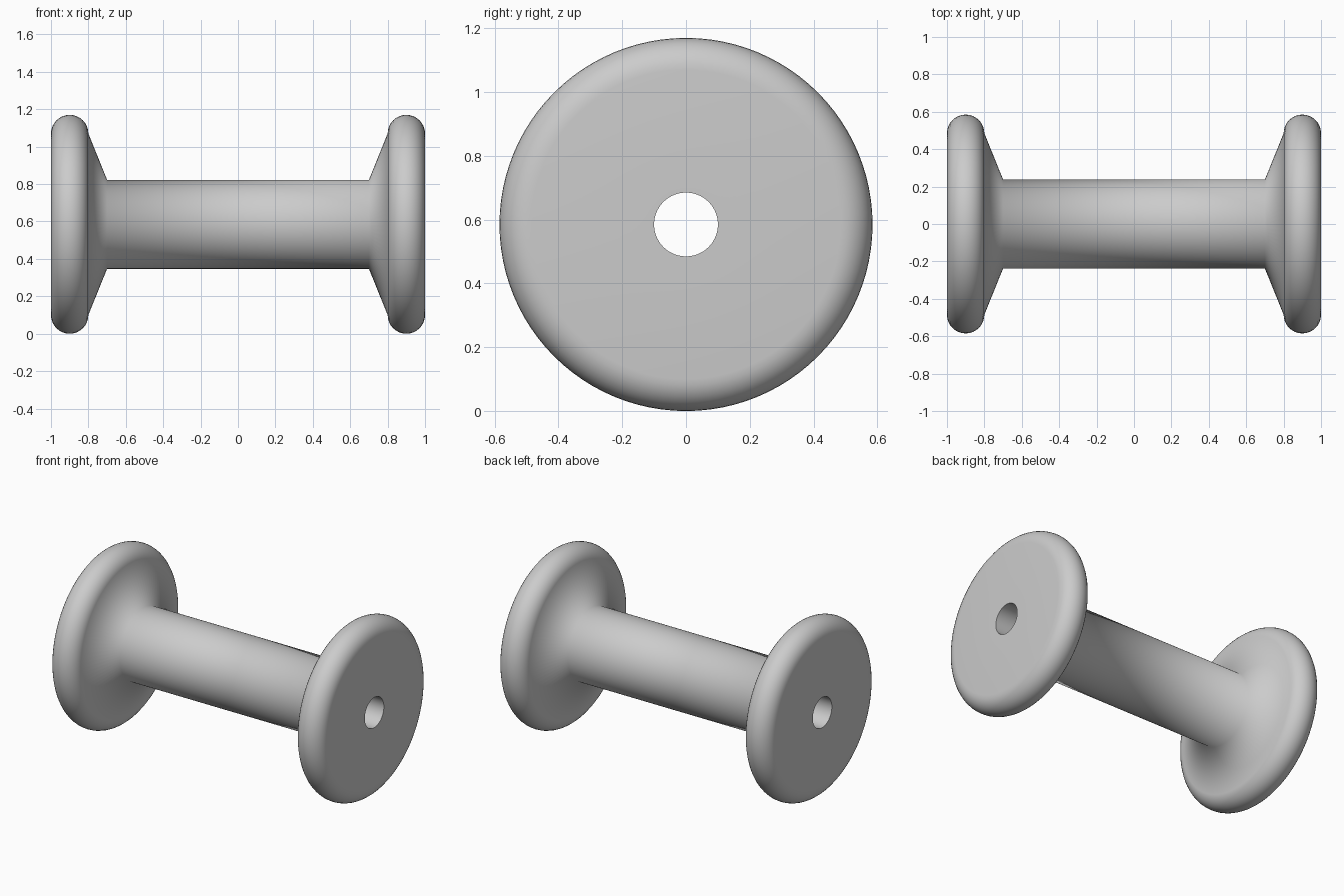
import bpy, bmesh, math
from mathutils import Matrix, Vector

if "Cube" in bpy.data.objects:
    bpy.data.objects.remove(bpy.data.objects["Cube"])

RIM, HOLE, BARREL, ROUND = 0.585, 0.10, 0.238, 0.10
SEGMENTS = 96

# Half profile as (x, radius): bore, flat end, rounded rim, cone, barrel
half = [(1.0, HOLE)]
for i in range(17):
    a = math.pi * i / 16
    half.append((0.9 + ROUND * math.cos(a), RIM - ROUND + ROUND * math.sin(a)))
half.append((0.70, BARREL))
profile = half + [(-x, r) for x, r in reversed(half)]

# Revolve the closed profile around the x axis
bm = bmesh.new()
rings = []
for s in range(SEGMENTS):
    turn = Matrix.Rotation(2 * math.pi * s / SEGMENTS, 3, 'X')
    rings.append([bm.verts.new(turn @ Vector((x, 0, r))) for x, r in profile])
n = len(profile)
for s in range(SEGMENTS):
    a, b = rings[s], rings[(s + 1) % SEGMENTS]
    for i in range(n):
        j = (i + 1) % n
        bm.faces.new((a[i], a[j], b[j], b[i]))
bmesh.ops.recalc_face_normals(bm, faces=bm.faces)

mesh = bpy.data.meshes.new("spool")
bm.to_mesh(mesh)
bm.free()
spool = bpy.data.objects.new("spool", mesh)
spool.location.z = RIM
bpy.context.collection.objects.link(spool)

# Plain grey, smooth everywhere but the bore edges
grey = bpy.data.materials.new("grey")
grey.diffuse_color = (0.6, 0.6, 0.6, 1)
grey.use_nodes = True
grey.node_tree.nodes["Principled BSDF"].inputs["Base Color"].default_value = grey.diffuse_color
mesh.materials.append(grey)
bpy.context.view_layer.objects.active = spool
spool.select_set(True)
bpy.ops.object.shade_smooth_by_angle(angle=math.radians(75))
